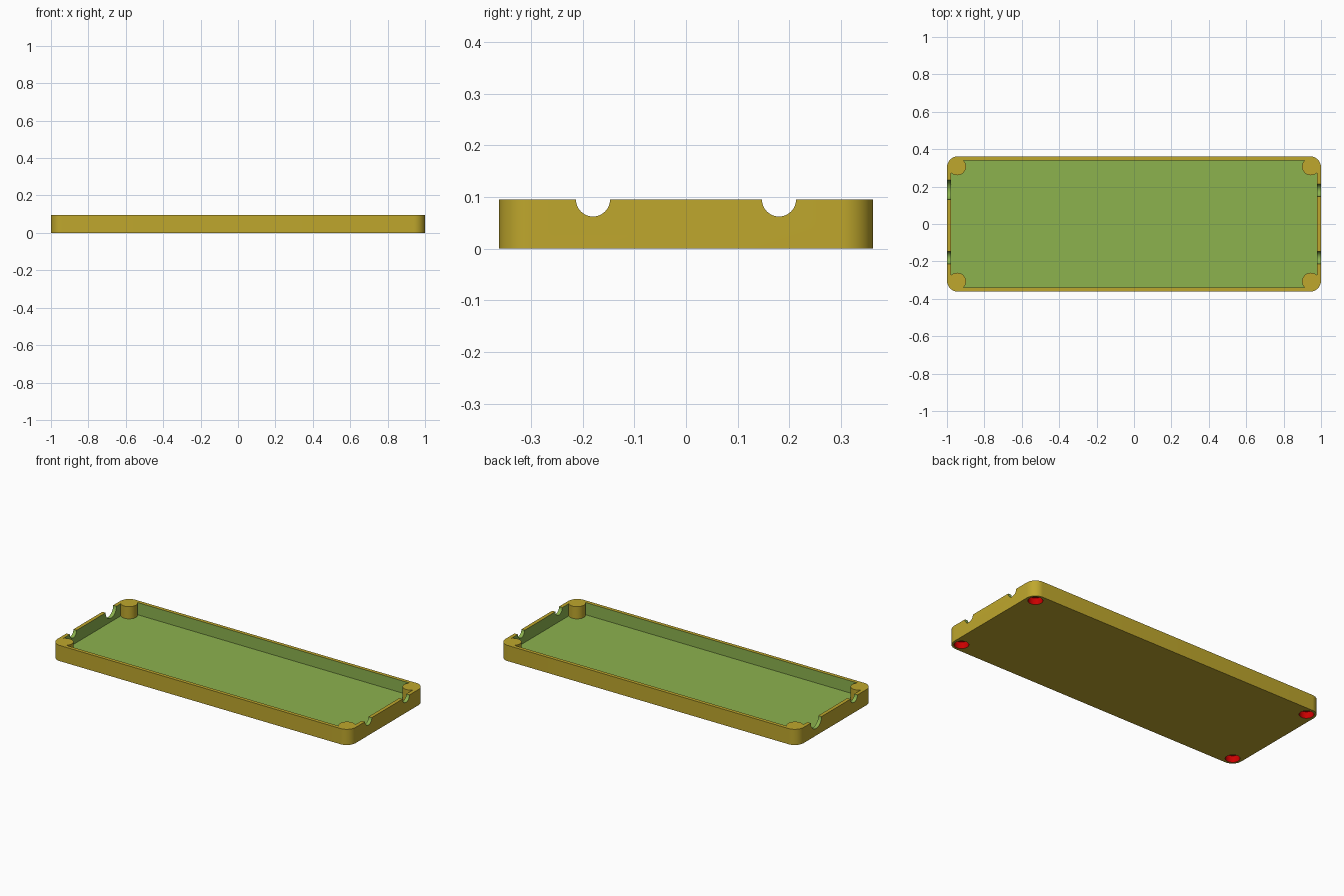
import bpy, bmesh, math

if "Cube" in bpy.data.objects:
    bpy.data.objects.remove(bpy.data.objects["Cube"])

HX, HY, H = 1.0, 0.362, 0.095      # outer half sizes and height
WALL, FLOOR = 0.022, 0.021
PX, PY = 0.945, 0.307              # corner post centres


def material(name, rgb):
    m = bpy.data.materials.new(name)
    m.diffuse_color = (*rgb, 1)
    m.use_nodes = True
    m.node_tree.nodes["Principled BSDF"].inputs["Base Color"].default_value = m.diffuse_color
    return m


yellow = material("mustard yellow", (0.52, 0.386, 0.026))
green = material("leaf green", (0.262, 0.445, 0.076))
red = material("red", (0.6, 0.0, 0.0))


def prism(name, outline, z0, z1, mat):
    """Extrude a flat outline between two heights."""
    bm = bmesh.new()
    face = bm.faces.new([bm.verts.new((x, y, z0)) for x, y in outline])
    ext = bmesh.ops.extrude_face_region(bm, geom=[face])
    for v in ext["geom"]:
        if isinstance(v, bmesh.types.BMVert):
            v.co.z = z1
    bmesh.ops.recalc_face_normals(bm, faces=bm.faces)
    me = bpy.data.meshes.new(name)
    bm.to_mesh(me)
    bm.free()
    me.materials.append(mat)
    ob = bpy.data.objects.new(name, me)
    bpy.context.collection.objects.link(ob)
    return ob


def circle(cx, cy, r, n=48):
    return [(cx + r * math.cos(2 * math.pi * i / n),
             cy + r * math.sin(2 * math.pi * i / n)) for i in range(n)]


def rounded_rect(hx, hy, r, n=14):
    pts = []
    for k, (sx, sy) in enumerate([(1, 1), (-1, 1), (-1, -1), (1, -1)]):
        for i in range(n + 1):
            a = math.pi / 2 * (k + i / n)
            pts.append((sx * (hx - r) + r * math.cos(a), sy * (hy - r) + r * math.sin(a)))
    return pts


def cut(target, cutter):
    """Subtract the cutter, passing its colour to the new faces, then remove it."""
    mod = target.modifiers.new("cut", "BOOLEAN")
    mod.operation, mod.solver, mod.object = "DIFFERENCE", "EXACT", cutter
    mod.material_mode = "TRANSFER"
    bpy.ops.object.select_all(action="DESELECT")
    bpy.context.view_layer.objects.active = target
    target.select_set(True)
    bpy.ops.object.modifier_apply(modifier=mod.name)
    bpy.data.objects.remove(cutter)


corners = [(sx * PX, sy * PY) for sx in (-1, 1) for sy in (-1, 1)]

# Tray body with rounded corners
tray = prism("tray", rounded_rect(HX, HY, 0.06), 0, H, yellow)

# Inner space, leaving the round corner posts standing
ix, iy = HX - WALL, HY - WALL
cavity = prism("cavity", [(-ix, -iy), (ix, -iy), (ix, iy), (-ix, iy)], FLOOR, H + 0.05, green)
for x, y in corners:
    cut(cavity, prism("corner_post", circle(x, y, 0.0465), 0, H + 0.1, yellow))
cut(tray, cavity)

# Half-round cable notches in the end walls, one larger than the others
for side, y, r in [(1, 0.18, 0.033), (1, -0.18, 0.033), (-1, -0.18, 0.033), (-1, 0.182, 0.052)]:
    notch = prism("notch", circle(0, 0, r), -0.02, 0.02, green)
    notch.rotation_euler = (0, math.pi / 2, 0)
    notch.location = (side * (HX - WALL / 2), y, H)
    bpy.context.view_layer.update()
    cut(tray, notch)

# Round pockets under the posts
for x, y in corners:
    cut(tray, prism("pocket", circle(x, y, 0.04), -0.02, 0.04, red))

bpy.ops.object.shade_smooth_by_angle(angle=math.radians(30))
